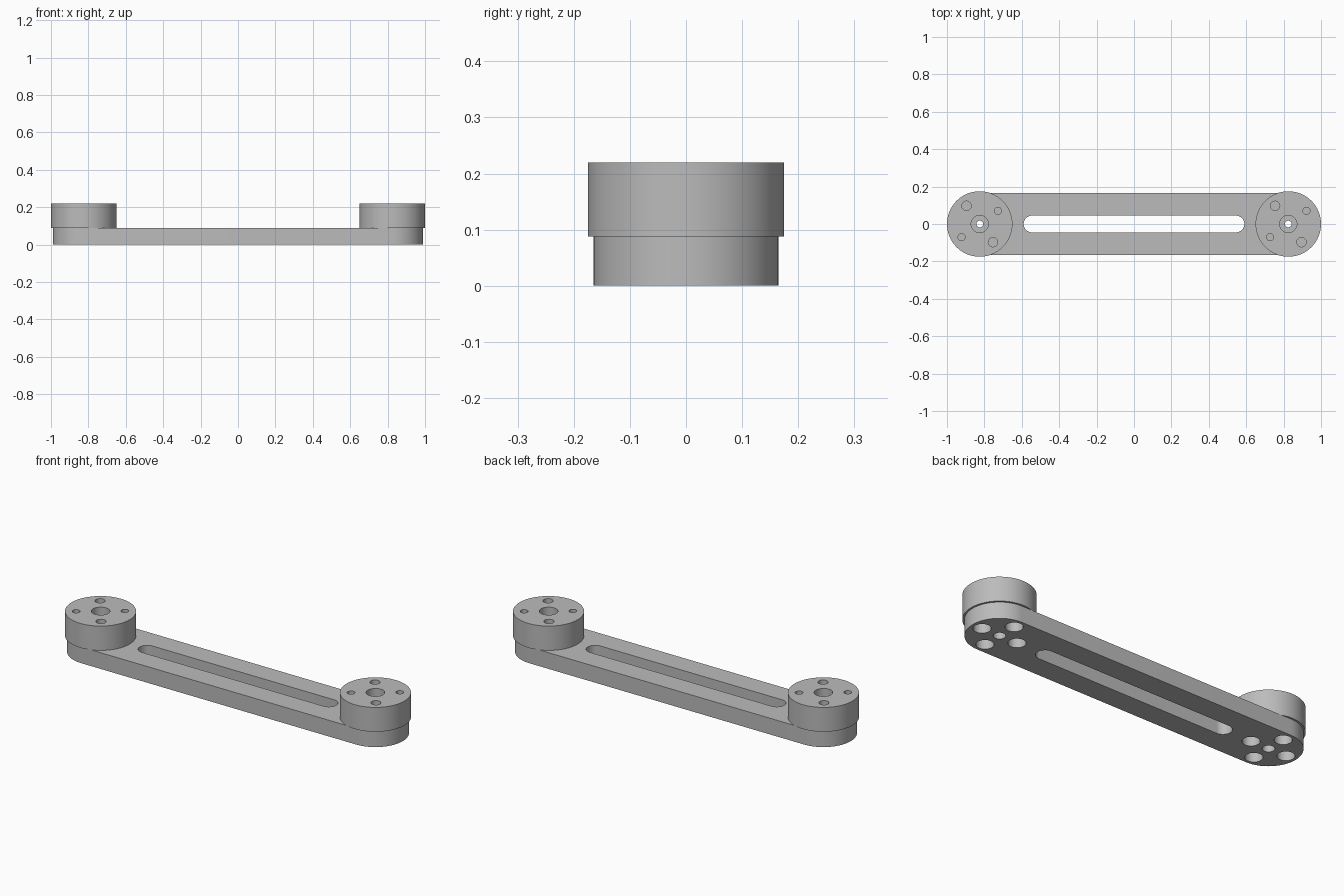
import bpy
import bmesh
from math import pi, cos, sin, radians

cube = bpy.data.objects.get("Cube")
if cube:
    bpy.data.objects.remove(cube, do_unlink=True)

PIVOT_X = 0.825
ARM_TOP = 0.088
HUB_TOP = 0.22

metal = bpy.data.materials.new("light grey metal")
metal.use_nodes = True
metal.diffuse_color = (0.5, 0.5, 0.5, 1)
metal.node_tree.nodes["Principled BSDF"].inputs["Base Color"].default_value = (0.5, 0.5, 0.5, 1)


def prism(name, half_length, radius, z0, z1, x=0, y=0, segments=32):
    """Upright prism with rounded ends; a cylinder when half_length is 0."""
    bm = bmesh.new()
    outline = []
    for side in (1, -1):
        count = segments + 1 if half_length else segments
        for i in range(count):
            a = pi * i / segments - pi / 2 + (0 if side > 0 else pi)
            outline.append((x + side * half_length + radius * cos(a), y + radius * sin(a)))
    base = bm.faces.new([bm.verts.new((px, py, z0)) for px, py in outline])
    top = bmesh.ops.extrude_face_region(bm, geom=[base])["geom"]
    bmesh.ops.translate(bm, vec=(0, 0, z1 - z0),
                        verts=[v for v in top if isinstance(v, bmesh.types.BMVert)])
    bmesh.ops.recalc_face_normals(bm, faces=bm.faces)
    mesh = bpy.data.meshes.new(name)
    bm.to_mesh(mesh)
    bm.free()
    mesh.materials.append(metal)
    obj = bpy.data.objects.new(name, mesh)
    bpy.context.collection.objects.link(obj)
    return obj


def cut(part, cutter):
    """Subtract the cutter from the part, then discard it."""
    cutter.hide_render = True
    bpy.context.view_layer.objects.active = part
    mod = part.modifiers.new("cut", "BOOLEAN")
    mod.operation = "DIFFERENCE"
    mod.solver = "EXACT"
    mod.object = cutter
    bpy.ops.object.modifier_apply(modifier=mod.name)
    bpy.data.objects.remove(cutter, do_unlink=True)


def hole(part, x, y, radius, z0, z1):
    cut(part, prism("hole_cutter", 0, radius, z0, z1, x, y, 16))


# Slotted arm with rounded ends
arm = prism("arm", PIVOT_X, 0.165, 0, ARM_TOP)
cut(arm, prism("slot_cutter", 0.545, 0.045, -0.1, 0.2))
parts = [arm]

for side, label in ((1, "left"), (-1, "right")):
    cx = side * PIVOT_X
    # Centre hole and four screw head holes under each end of the arm
    hole(arm, cx, 0, 0.03, -0.1, 0.2)
    for k in range(4):
        a = k * pi / 2
        hole(arm, cx + 0.107 * cos(a), 0.107 * sin(a), 0.043, -0.1, 0.2)

    # Round hub with a stepped centre bore and blind screw holes
    hub = prism(label + "_hub", 0, 0.175, ARM_TOP, HUB_TOP, cx)
    hole(hub, cx, 0, 0.018, 0, 0.3)
    hole(hub, cx, 0, 0.046, 0.14, 0.3)
    for k in range(4):
        a = radians(36) + k * pi / 2
        hole(hub, cx + 0.12 * cos(a), 0.12 * sin(a), 0.025 if k % 2 else 0.019, 0.12, 0.3)
    parts.append(hub)

# Smooth round walls, sharp rims
bpy.ops.object.select_all(action="DESELECT")
for part in parts:
    part.select_set(True)
bpy.context.view_layer.objects.active = arm
bpy.ops.object.shade_smooth_by_angle(angle=radians(30))
